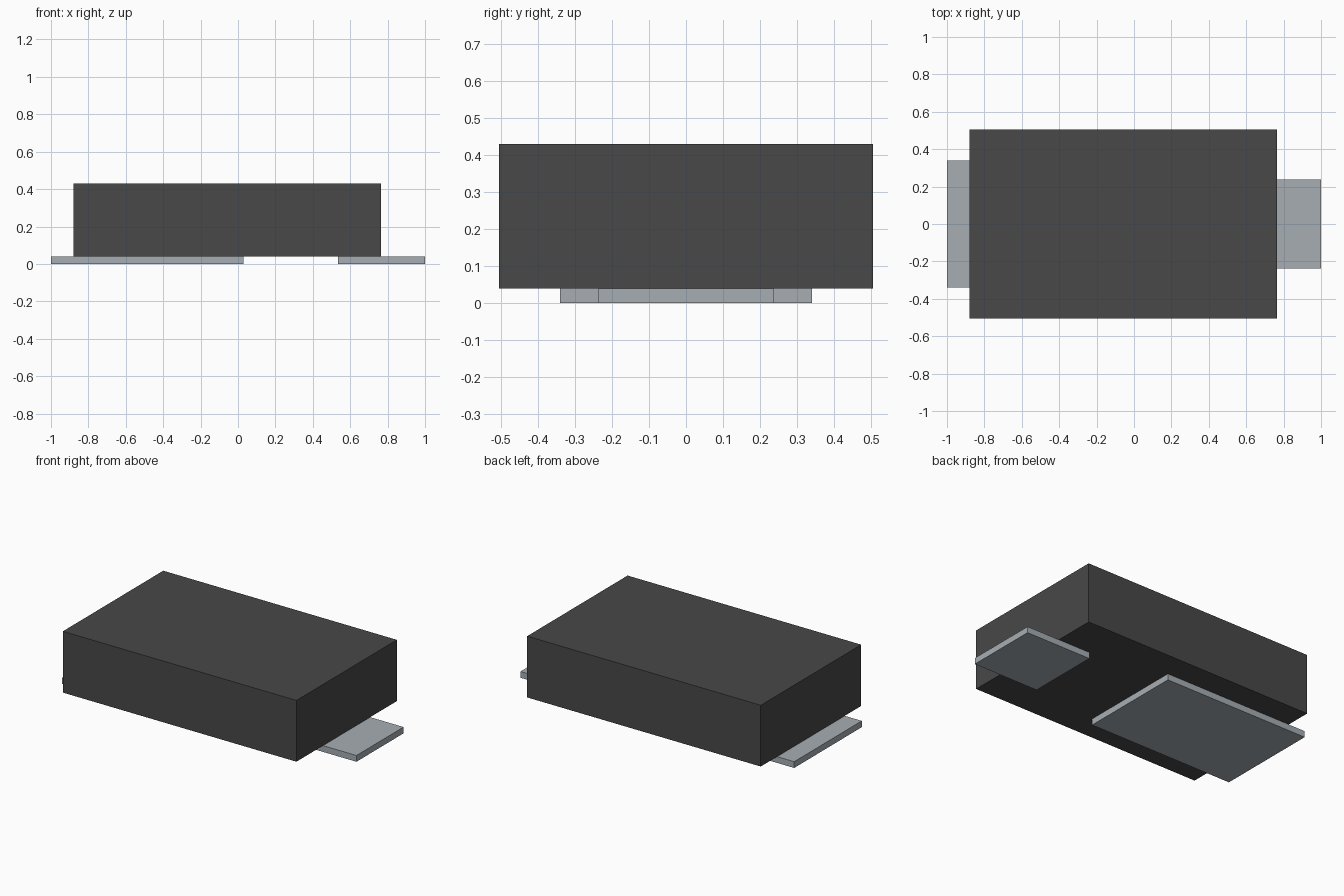
import bpy

cube = bpy.data.objects.get("Cube")
if cube:
    bpy.data.objects.remove(cube, do_unlink=True)


def material(name, color):
    mat = bpy.data.materials.new(name)
    mat.use_nodes = True
    mat.diffuse_color = (*color, 1)
    mat.node_tree.nodes["Principled BSDF"].inputs["Base Color"].default_value = (*color, 1)
    return mat


def box(name, low, high, mat):
    """Flat-sided box between two opposite corners."""
    center = [(a + b) / 2 for a, b in zip(low, high)]
    size = [b - a for a, b in zip(low, high)]
    bpy.ops.mesh.primitive_cube_add(size=1, location=center)
    obj = bpy.context.object
    obj.name = name
    obj.scale = size
    bpy.ops.object.transform_apply(location=False, rotation=False, scale=True)
    obj.data.materials.append(mat)
    return obj


dark = material("dark_grey_plastic", (0.065, 0.065, 0.065))
metal = material("pale_grey_metal", (0.38, 0.42, 0.45))

PAD_TOP = 0.04

# Rectangular package body
box("body", (-0.88, -0.505, PAD_TOP), (0.765, 0.505, 0.43), dark)

# Flat contact plates under the body: wide one and narrow one
box("wide_contact", (-1.0, -0.34, 0), (0.03, 0.34, PAD_TOP), metal)
box("narrow_contact", (0.535, -0.237, 0), (1.0, 0.237, PAD_TOP), metal)
